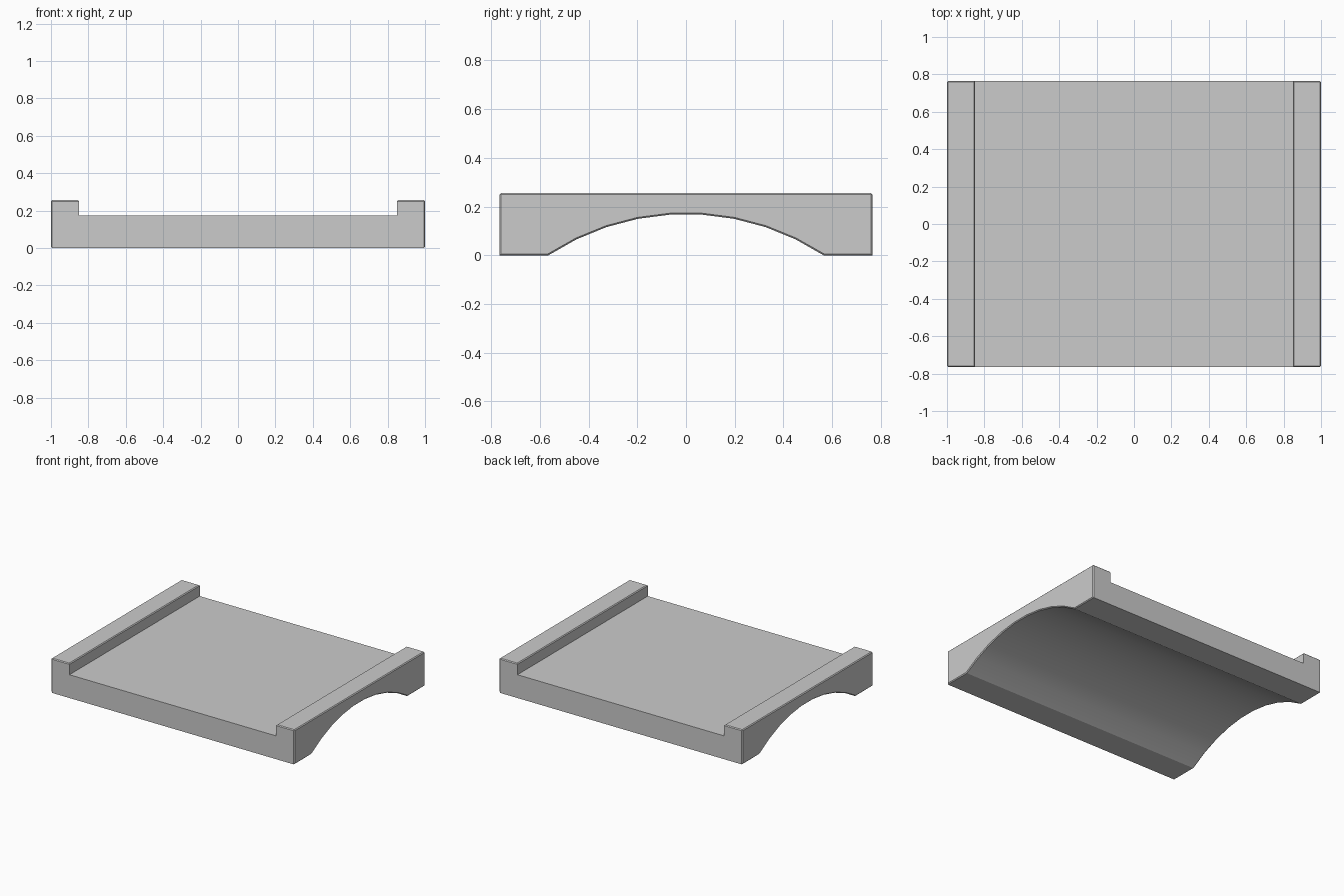
import bpy
import bmesh
import math
from mathutils import Vector

cube = bpy.data.objects.get("Cube")
if cube:
    bpy.data.objects.remove(cube)

HALF_X, HALF_Y = 1.0, 0.765
DECK_Z, TOP_Z = 0.173, 0.256
WALL_X = 0.85                  # inner face of the side walls
ARCH_HALF, ARCH_RISE = 0.565, 0.169
ARCH_SEGMENTS = 9
EDGE = 0.006

stone = bpy.data.materials.new("grey stone")
stone.use_nodes = True
grey = (0.6, 0.6, 0.6, 1)
stone.diffuse_color = grey
stone.node_tree.nodes["Principled BSDF"].inputs["Base Color"].default_value = grey

# Side profile: flat deck above a shallow circular arch
radius = (ARCH_HALF ** 2 + ARCH_RISE ** 2) / (2 * ARCH_RISE)
sweep = math.asin(ARCH_HALF / radius)
profile = [(HALF_Y, 0), (HALF_Y, DECK_Z), (-HALF_Y, DECK_Z), (-HALF_Y, 0)]
for i in range(ARCH_SEGMENTS + 1):
    a = sweep * (2 * i / ARCH_SEGMENTS - 1)
    profile.append((radius * math.sin(a), ARCH_RISE - radius * (1 - math.cos(a))))

# Extrude the profile across the full width
bm = bmesh.new()
side = bm.faces.new([bm.verts.new((-HALF_X, y, z)) for y, z in profile])
out = bmesh.ops.extrude_face_region(bm, geom=[side], use_keep_orig=True)
moved = [v for v in out["geom"] if isinstance(v, bmesh.types.BMVert)]
bmesh.ops.translate(bm, verts=moved, vec=(2 * HALF_X, 0, 0))
bmesh.ops.recalc_face_normals(bm, faces=bm.faces[:])

# Raise the low walls along both sides
for s in (-1, 1):
    bmesh.ops.bisect_plane(bm, geom=bm.verts[:] + bm.edges[:] + bm.faces[:],
                           plane_co=(s * WALL_X, 0, 0), plane_no=(1, 0, 0))
bm.normal_update()
strips = [f for f in bm.faces
          if f.normal.z > 0.9 and abs(f.calc_center_median().x) > WALL_X]
out = bmesh.ops.extrude_face_region(bm, geom=strips)
moved = [v for v in out["geom"] if isinstance(v, bmesh.types.BMVert)]
bmesh.ops.translate(bm, verts=moved, vec=(0, 0, TOP_Z - DECK_Z))
bmesh.ops.dissolve_limit(bm, angle_limit=0.01, verts=bm.verts[:], edges=bm.edges[:])
bmesh.ops.recalc_face_normals(bm, faces=bm.faces[:])

# Fine chamfer on the outer rims and the wall tops
rims = [e for e in bm.edges
        if all(abs(v.co.x) > HALF_X - 0.001 for v in e.verts)
        and abs(e.verts[0].co.x - e.verts[1].co.x) < 0.1
        or all(v.co.z > TOP_Z - 0.001 for v in e.verts)]
bmesh.ops.bevel(bm, geom=rims, offset=EDGE, segments=1, affect='EDGES',
                clamp_overlap=True)

mesh = bpy.data.meshes.new("arched_bridge_deck")
bm.to_mesh(mesh)
bm.free()
mesh.materials.append(stone)
bridge = bpy.data.objects.new("arched_bridge_deck", mesh)
bpy.context.collection.objects.link(bridge)

# Smooth arch, crisp edges
bpy.ops.object.select_all(action='DESELECT')
bridge.select_set(True)
bpy.context.view_layer.objects.active = bridge
bpy.ops.object.shade_smooth_by_angle(angle=math.radians(25))
